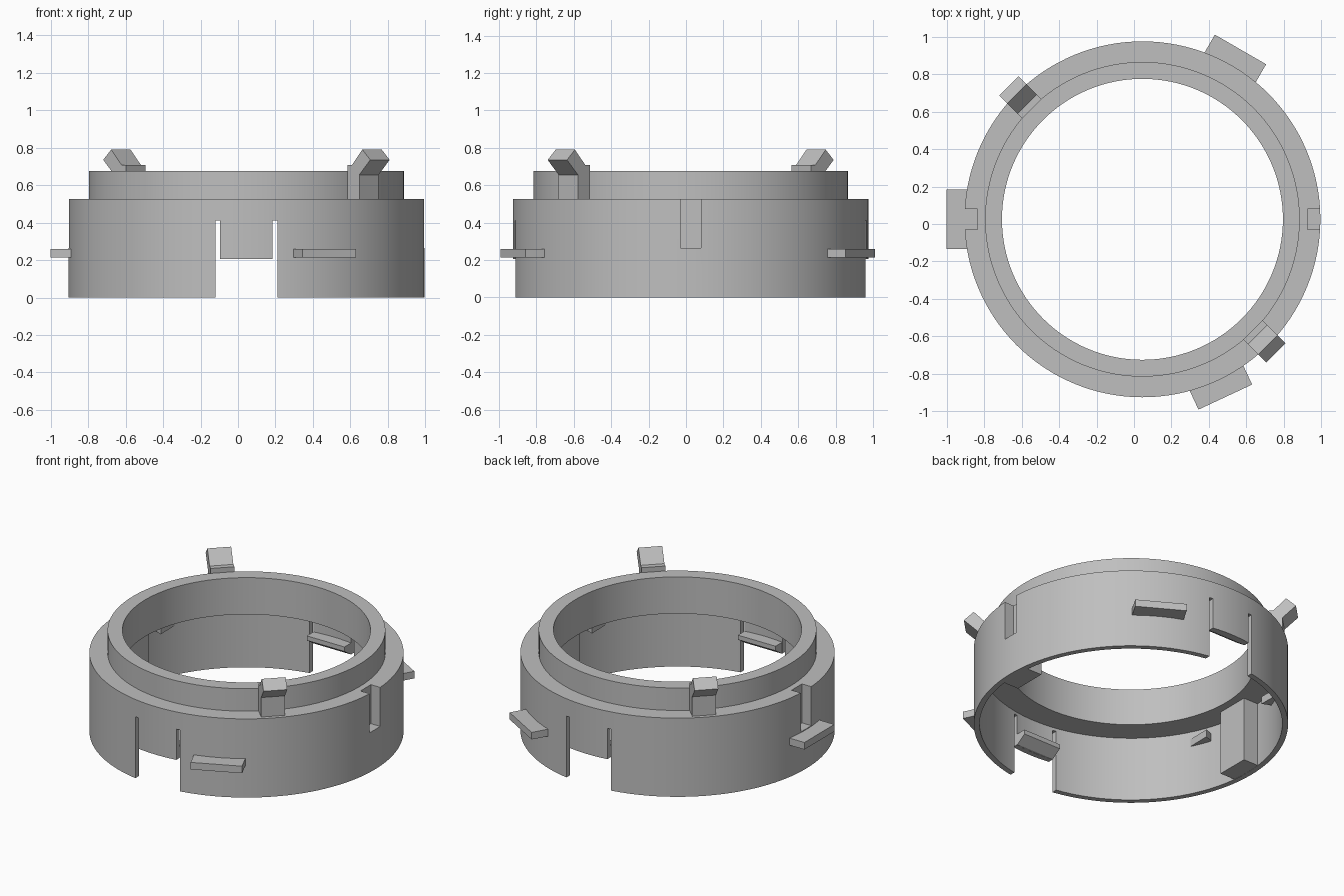
import bpy
import bmesh
from math import radians
from mathutils import Matrix, Vector

cube = bpy.data.objects.get("Cube")
if cube:
    bpy.data.objects.remove(cube)

CENTRE = Vector((0.045, 0.025, 0))
OUTER, INNER, NECK, BORE = 0.95, 0.915, 0.84, 0.75
SHELF, STEP, TOP = 0.43, 0.525, 0.675

grey = bpy.data.materials.new("plain_grey")
grey.use_nodes = True
grey.diffuse_color = (0.52, 0.52, 0.52, 1)
grey.node_tree.nodes["Principled BSDF"].inputs["Base Color"].default_value = (0.52, 0.52, 0.52, 1)


def make_object(name, bm, angle=0):
    """Turn a bmesh into an object rotated about the ring's axis."""
    bmesh.ops.recalc_face_normals(bm, faces=bm.faces)
    bm.transform(Matrix.Translation(CENTRE) @ Matrix.Rotation(radians(angle), 4, "Z"))
    mesh = bpy.data.meshes.new(name)
    bm.to_mesh(mesh)
    bm.free()
    mesh.materials.append(grey)
    obj = bpy.data.objects.new(name, mesh)
    bpy.context.collection.objects.link(obj)
    return obj


def prism(name, points, lo, hi, angle=0, flat=False):
    """Extrude a radius/height outline sideways, or a plan outline upwards if flat."""
    bm = bmesh.new()
    rows = []
    for d in (lo, hi):
        rows.append([bm.verts.new((a, b, d) if flat else (a, d, b)) for a, b in points])
    bm.faces.new(rows[0])
    bm.faces.new(rows[1])
    for i in range(len(points)):
        j = (i + 1) % len(points)
        bm.faces.new((rows[0][i], rows[0][j], rows[1][j], rows[1][i]))
    return make_object(name, bm, angle)


def rect(r0, r1, z0, z1):
    return [(r0, z0), (r1, z0), (r1, z1), (r0, z1)]


def combine(target, tool, operation):
    tool.hide_render = True
    mod = target.modifiers.new("combine", "BOOLEAN")
    mod.object = tool
    mod.operation = operation
    mod.solver = "EXACT"
    bpy.context.view_layer.objects.active = target
    bpy.ops.object.modifier_apply(modifier=mod.name)
    bpy.data.objects.remove(tool)


# Stepped ring, turned from its wall section
section = [(INNER, 0), (OUTER, 0), (OUTER, STEP), (NECK, STEP),
           (NECK, TOP), (BORE, TOP), (BORE, SHELF), (INNER, SHELF)]
SEGMENTS = 128
bm = bmesh.new()
rings = []
for i in range(SEGMENTS):
    turn = Matrix.Rotation(radians(360 * i / SEGMENTS), 3, "Z")
    rings.append([bm.verts.new(turn @ Vector((r, 0, z))) for r, z in section])
for i in range(SEGMENTS):
    a, b = rings[i], rings[(i + 1) % SEGMENTS]
    for j in range(len(section)):
        k = (j + 1) % len(section)
        bm.faces.new((a[j], a[k], b[k], b[j]))
body = make_object("ring_body", bm)

# Inner bosses on both sides, with key slots cut into them from outside
for angle in (0, 180):
    combine(body, prism("boss", rect(0.8, 0.932, 0.001, 0.46), -0.11, 0.11, angle), "UNION")
for angle in (0, 180):
    combine(body, prism("key_slot", rect(0.88, 1.1, 0.265, 0.6), -0.055, 0.055, angle), "DIFFERENCE")

# Front and back openings, each leaving a flexible tongue
opening = [(-0.165, -0.1), (0.165, -0.1), (0.165, 0.41), (0.14, 0.41),
           (0.14, 0.205), (-0.14, 0.205), (-0.14, 0.41), (-0.165, 0.41)]
combine(body, prism("opening", opening, -1.2, 1.2), "DIFFERENCE")

bpy.ops.object.select_all(action="DESELECT")
body.select_set(True)
bpy.context.view_layer.objects.active = body
bpy.ops.object.shade_smooth_by_angle(angle=radians(30))

# Snap hooks inside the tongues
hook = [(0.925, 0.206), (0.9, 0.206), (0.835, 0.25), (0.835, 0.28), (0.925, 0.28)]
for name, angle in (("front_hook", -90), ("back_hook", 90)):
    prism(name, hook, -0.139, 0.139, angle)

# Small locking ramps on the inner wall, mirrored about each boss
for side in (0, 180):
    for s in (-1, 1):
        ramp = [(0.925, 0.09 * s), (0.925, -0.08 * s), (0.85, -0.08 * s)]
        prism("locking_ramp", ramp, 0.33, 0.38, side + 23 * s, flat=True)

# Outer lugs
for name, angle in (("right_lug", 180), ("back_lug", 60), ("front_lug", -65)):
    prism(name, rect(0.925, 1.047, 0.213, 0.26), -0.158, 0.158, angle)

# Upright clips with outward-leaning heads
clip = [(0.835, STEP - 0.01), (0.925, STEP - 0.01), (0.925, 0.655), (1.008, 0.735),
        (0.948, 0.79), (0.87, 0.708), (0.835, 0.708)]
for name, angle in (("front_clip", -45), ("back_clip", 135)):
    prism(name, clip, -0.073, 0.073, angle)
